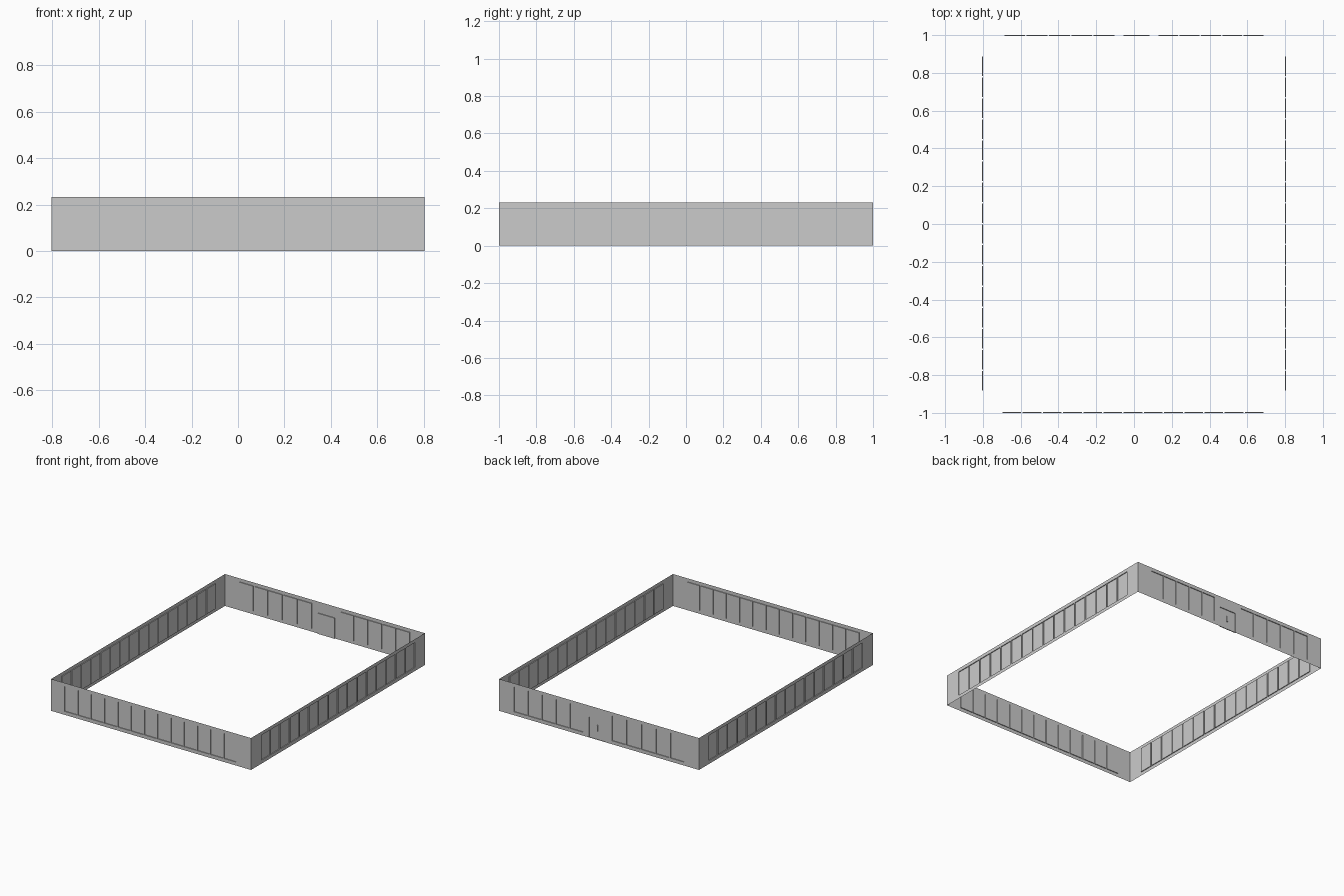
import bpy, bmesh
from mathutils import Vector

if "Cube" in bpy.data.objects:
    bpy.data.objects.remove(bpy.data.objects["Cube"])

X, Y, H = 0.805, 1.0, 0.232      # half width, half length, wall height
DEPTH, GAP = 0.006, 0.008        # window recess and mullion width
WIN_Z, DOOR_Z = (0.025, 0.207), (0.0, 0.15)


def row(start, end, count):
    """Evenly spaced window spans with thin mullions."""
    p = (end - start) / count
    return [(start + i * p + GAP / 2, start + (i + 1) * p - GAP / 2, *WIN_Z)
            for i in range(count)]


def wall(name, half, openings, place):
    """Sheet wall with recessed openings; place(u, z, depth) gives the point."""
    bm = bmesh.new()

    def quad(*pts):
        bm.faces.new([bm.verts.new(place(*p)) for p in pts])

    def flat(u0, u1, z0, z1, d=0):
        if u1 - u0 > 1e-5 and z1 - z0 > 1e-5:
            quad((u0, z0, d), (u1, z0, d), (u1, z1, d), (u0, z1, d))

    u = -half
    for a, b, z0, z1 in sorted(openings):
        flat(u, a, 0, H)
        flat(a, b, 0, z0)
        flat(a, b, z1, H)
        flat(a, b, z0, z1, DEPTH)
        # reveals around the recess
        ring = [(a, z0), (b, z0), (b, z1), (a, z1)]
        for p, q in zip(ring, ring[1:] + ring[:1]):
            quad((*p, 0), (*q, 0), (*q, DEPTH), (*p, DEPTH))
        u = b
    flat(u, half, 0, H)
    bmesh.ops.remove_doubles(bm, verts=bm.verts, dist=1e-5)
    bmesh.ops.recalc_face_normals(bm, faces=bm.faces)
    # the sheet faces outwards
    bm.faces.ensure_lookup_table()
    f = bm.faces[0]
    if f.normal.dot(f.calc_center_median() * Vector((abs(f.normal.x), abs(f.normal.y), 0))) < 0:
        bmesh.ops.reverse_faces(bm, faces=bm.faces)
    me = bpy.data.meshes.new(name)
    bm.to_mesh(me)
    bm.free()
    bpy.context.collection.objects.link(bpy.data.objects.new(name, me))


# Walls
front_windows = row(-0.70, 0.69, 13)
side_windows = row(-0.885, 0.89, 16)
back_openings = row(-0.69, -0.10, 5) + row(0.125, 0.69, 5) + [(-0.055, 0.083, *DOOR_Z)]
wall("front_wall", X, front_windows, lambda u, z, d: (u, -Y + d, z))
wall("back_wall", X, back_openings, lambda u, z, d: (u, Y - d, z))
wall("left_wall", Y, side_windows, lambda u, z, d: (-X + d, u, z))
wall("right_wall", Y, side_windows, lambda u, z, d: (X - d, u, z))

# Door handle inside the door recess
bpy.ops.mesh.primitive_cube_add(size=1, location=(0.016, Y - DEPTH / 2, 0.083))
handle = bpy.context.object
handle.name = "door_handle"
handle.scale = (0.006, DEPTH, 0.045)
